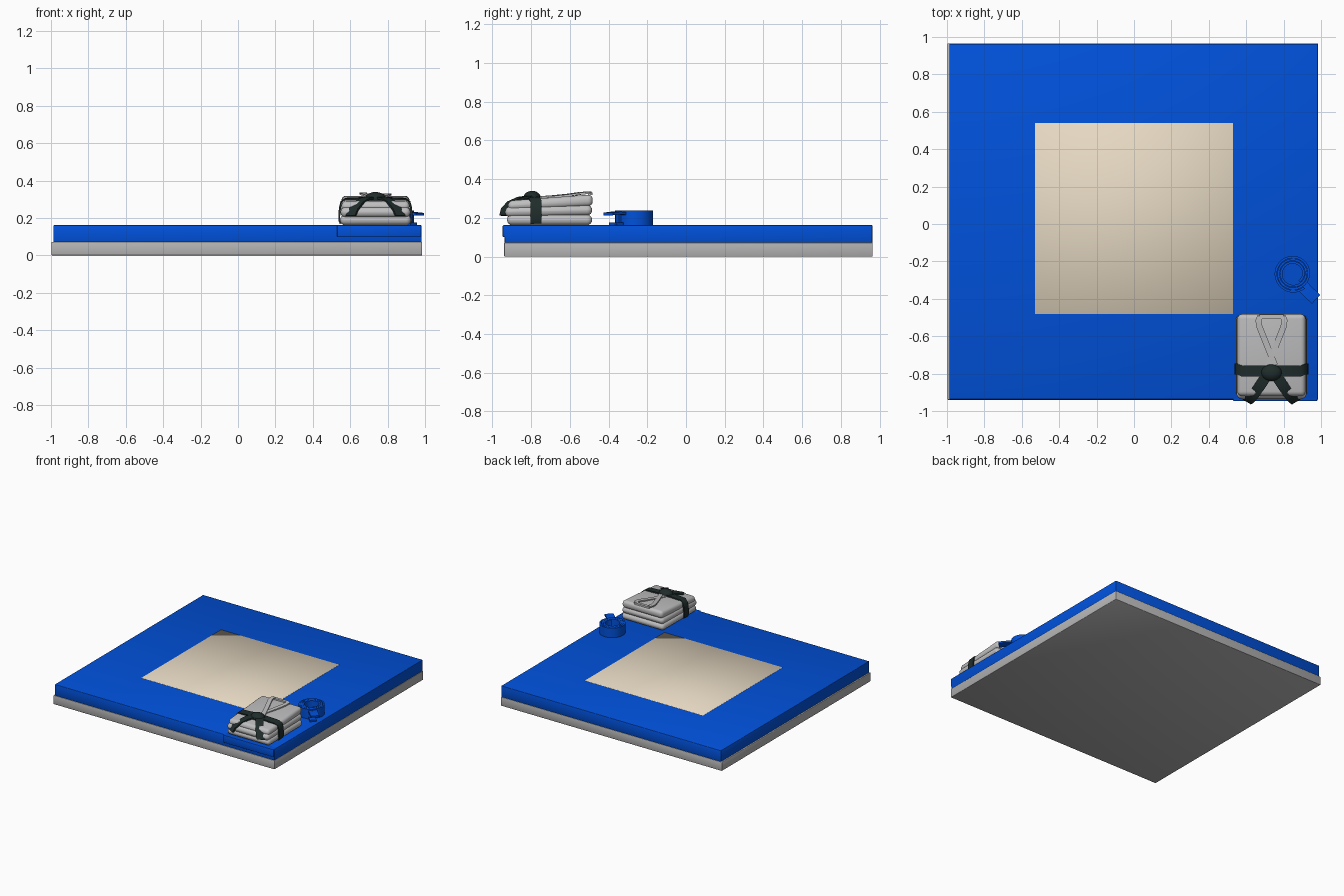
import bpy, bmesh, math
from mathutils import Vector

if "Cube" in bpy.data.objects:
    bpy.data.objects.remove(bpy.data.objects["Cube"])


def mat(name, r, g, b):
    m = bpy.data.materials.new(name)
    m.diffuse_color = (r, g, b, 1)
    m.use_nodes = True
    m.node_tree.nodes["Principled BSDF"].inputs["Base Color"].default_value = m.diffuse_color
    return m


BLUE = mat("mat blue", 0.0, 0.082, 0.71)
BEIGE = mat("centre beige", 0.80, 0.70, 0.55)
BASE = mat("base grey", 0.46, 0.46, 0.46)
CLOTH = mat("cloth grey", 0.52, 0.52, 0.53)
BELT = mat("belt dark green", 0.014, 0.026, 0.024)


def finish(name, bm, m, angle=40):
    bmesh.ops.recalc_face_normals(bm, faces=bm.faces[:])
    me = bpy.data.meshes.new(name)
    bm.to_mesh(me)
    bm.free()
    ob = bpy.data.objects.new(name, me)
    bpy.context.collection.objects.link(ob)
    me.materials.append(m)
    bpy.ops.object.select_all(action='DESELECT')
    ob.select_set(True)
    bpy.context.view_layer.objects.active = ob
    bpy.ops.object.shade_smooth_by_angle(angle=math.radians(angle))
    return ob


def pillow(name, lo, hi, bevel, m, slope_top=0.0, slope_all=0.0, seg=4):
    """Rounded slab, optionally rising towards the back."""
    bm = bmesh.new()
    bmesh.ops.create_cube(bm, size=1)
    for v in bm.verts:
        v.co = [lo[i] + (v.co[i] + 0.5) * (hi[i] - lo[i]) for i in range(3)]
    bmesh.ops.bevel(bm, geom=bm.edges[:], offset=bevel, segments=seg,
                    affect='EDGES', profile=0.5)
    zm = (lo[2] + hi[2]) / 2
    for v in bm.verts:
        d = v.co.y - lo[1]
        v.co.z += slope_all * d + (slope_top * d if v.co.z > zm else 0)
    return finish(name, bm, m, 60)


def ribbon(name, pts, width, t, m, flat=False):
    """Strip with thickness t; width is a vector, or a number if it lies flat."""
    pts = [Vector(p) for p in pts]
    bm = bmesh.new()
    rings = []
    for i, p in enumerate(pts):
        tan = (pts[min(i + 1, len(pts) - 1)] - pts[max(i - 1, 0)]).normalized()
        w = tan.cross(Vector((0, 0, 1))).normalized() * width if flat else Vector(width)
        n = w.cross(tan).normalized() * t / 2
        w = w / 2
        rings.append([bm.verts.new(q) for q in (p - w - n, p + w - n, p + w + n, p - w + n)])
    for a, b in zip(rings, rings[1:]):
        for k in range(4):
            bm.faces.new((a[k], a[(k + 1) % 4], b[(k + 1) % 4], b[k]))
    bm.faces.new(rings[0])
    bm.faces.new(rings[-1])
    return finish(name, bm, m, 45)


# Mat: grey base, blue top slab, thin beige centre panel
pillow("mat_base", (-0.997, -0.94, 0), (0.985, 0.965, 0.072), 0.004, BASE, seg=2)
pillow("mat_top", (-0.987, -0.937, 0.07), (0.982, 0.963, 0.162), 0.004, BLUE, seg=2)
pillow("centre_panel", (-0.53, -0.482, 0.157), (0.53, 0.54, 0.163), 0.0005, BEIGE, seg=1)
pillow("corner_lip", (0.53, -0.947, 0.1), (0.98, -0.90, 0.162), 0.004, BLUE, seg=2)

# Folded jacket: stacked folds with a sloping top
CX = 0.735
pillow("jacket_lower_fold", (0.545, -0.925, 0.162), (0.925, -0.485, 0.217), 0.027, CLOTH)
pillow("jacket_middle_fold", (0.548, -0.935, 0.203), (0.922, -0.485, 0.258), 0.027, CLOTH, 0.0, 0.02)
pillow("jacket_upper_fold", (0.553, -0.92, 0.236), (0.917, -0.482, 0.288), 0.025, CLOTH, 0.02, 0.055)


def top_z(y):
    return 0.288 + 0.075 * (y + 0.92)


# Crossed lapels and the collar behind the neck
for s, nm, lift in ((-1, "left", 0.006), (1, "right", 0.002)):
    ribbon(f"jacket_{nm}_lapel",
           [(CX + s * x, y, top_z(y) + lift + h) for x, y, h in
            ((-0.018, -0.755, 0), (0.012, -0.68, 0), (0.04, -0.61, 0.002), (0.064, -0.55, 0.006),
             (0.07, -0.515, 0.007), (0.06, -0.495, 0.005))],
           0.032, 0.010, CLOTH, True)
ribbon("jacket_collar_back", [(CX + x, -0.495, top_z(-0.495) + 0.004) for x in (-0.065, 0, 0.065)],
       0.022, 0.014, CLOTH, True)

# Dark belt: wrap, knot and two tails
side = [(0.186, 0.172), (0.194, 0.19), (0.193, 0.225), (0.190, 0.255), (0.182, 0.285),
        (0.16, 0.301), (0.07, 0.305)]
wrap = [(CX - x, -0.775 - 0.01 * (x < 0.17), z) for x, z in side]
wrap += [(CX + x, -0.775 - 0.01 * (x < 0.17), z) for x, z in reversed(side)]
ribbon("belt_wrap", wrap, (0, 0.058, 0.004), 0.010, BELT)
bm = bmesh.new()
bmesh.ops.create_uvsphere(bm, u_segments=20, v_segments=12, radius=1)
for v in bm.verts:
    v.co = (CX + v.co.x * 0.056, -0.795 + v.co.y * 0.045, 0.304 + v.co.z * 0.035)
finish("belt_knot", bm, BELT, 60)
for s, nm in ((-1, "left"), (1, "right")):
    ribbon(f"belt_{nm}_tail", [(CX + s * 0.02, -0.80, 0.31), (CX + s * 0.055, -0.855, 0.302),
                               (CX + s * 0.09, -0.905, 0.280), (CX + s * 0.118, -0.937, 0.245),
                               (CX + s * 0.132, -0.945, 0.212)],
           (0.05, s * 0.03, s * 0.0), 0.012, BELT)

# Rolled blue belt: spiral coil with loose ends
OX, OY = 0.85, -0.265
coil = []
for k in range(97):
    a = k / 96 * 6 * math.pi - 0.9
    r = 0.054 + 0.043 * k / 96
    coil.append((OX + r * math.cos(a), OY + r * math.sin(a), 0.2))
ribbon("coil_roll", coil, (0, 0, 0.078), 0.0125, BLUE)
ribbon("coil_upper_end", [(0.900, -0.33, 0.222), (0.93, -0.362, 0.225), (0.973, -0.402, 0.22)],
       0.065, 0.014, BLUE, True)
ribbon("coil_lower_end", [(0.885, -0.325, 0.17), (0.915, -0.355, 0.17), (0.94, -0.38, 0.168)],
       0.05, 0.014, BLUE, True)
